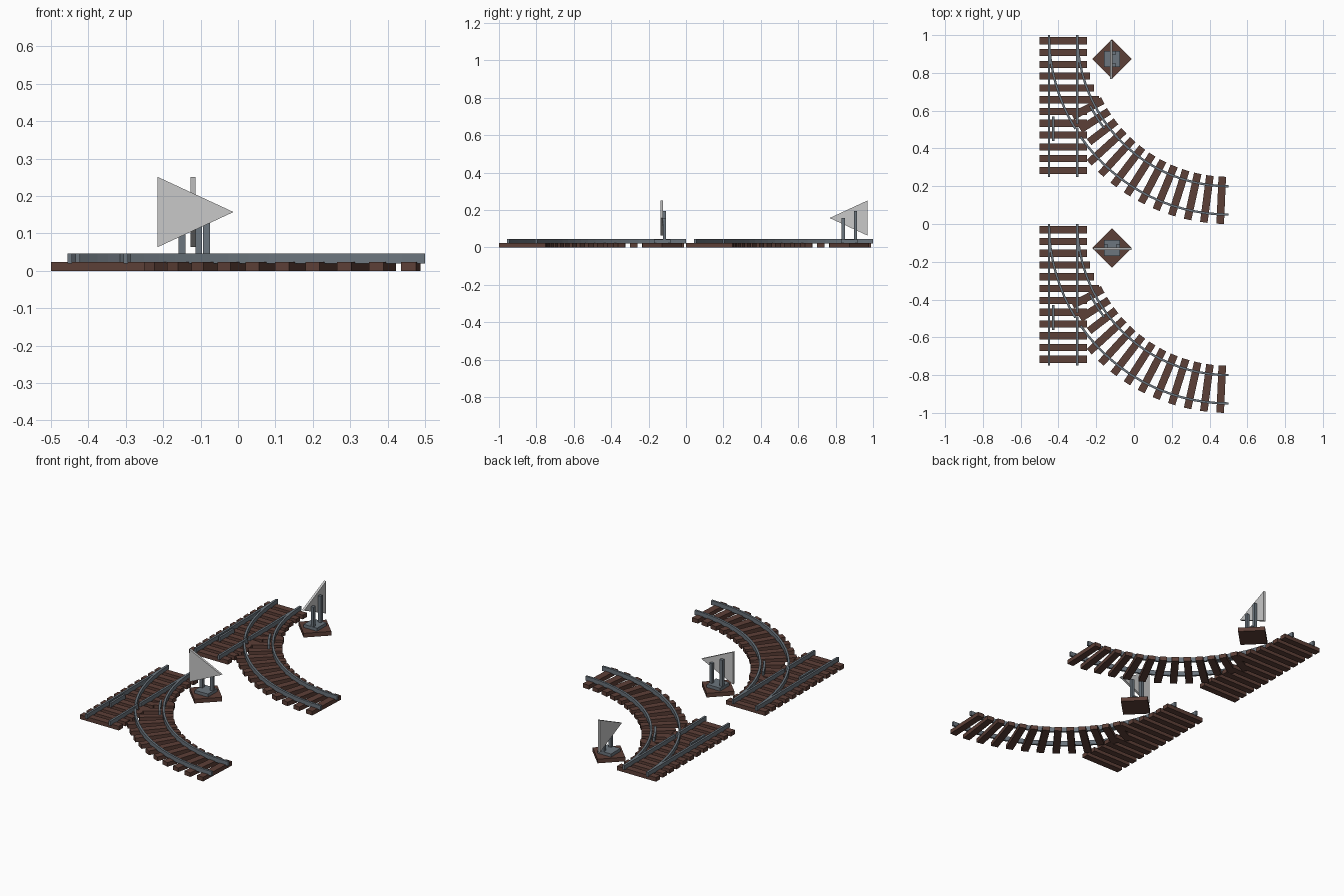
import bpy, bmesh, math
from mathutils import Matrix, Vector

if "Cube" in bpy.data.objects:
    bpy.data.objects.remove(bpy.data.objects["Cube"])


def mat(name, rgb):
    m = bpy.data.materials.new(name)
    m.diffuse_color = (*rgb, 1)
    m.use_nodes = True
    m.node_tree.nodes["Principled BSDF"].inputs["Base Color"].default_value = m.diffuse_color
    return m


WOOD = mat("brown_wood", (0.108, 0.05, 0.038))
STEEL = mat("blue_grey_steel", (0.15, 0.18, 0.21))
PALE = mat("pale_grey", (0.58, 0.58, 0.58))

SLEEPER_TOP = 0.024
RAIL_TOP = 0.046
RAIL_W = 0.012
CX, CY = 0.5, 1.0          # centre of the curve, within one turnout


def finish(bm, name, material, matrix):
    bmesh.ops.recalc_face_normals(bm, faces=bm.faces[:])
    me = bpy.data.meshes.new(name)
    bm.to_mesh(me)
    bm.free()
    me.materials.append(material)
    ob = bpy.data.objects.new(name, me)
    ob.matrix_world = matrix
    bpy.context.collection.objects.link(ob)


def box(bm, x0, x1, y0, y1, z0, z1, rot=None):
    m = Matrix.Translation(((x0 + x1) / 2, (y0 + y1) / 2, (z0 + z1) / 2)) @ \
        Matrix.Diagonal((x1 - x0, y1 - y0, z1 - z0, 1))
    bmesh.ops.create_cube(bm, size=1, matrix=(rot or Matrix()) @ m)


def arc(bm, r, a0, a1):
    """Rectangular rail swept round the curve centre; angle measured from -y."""
    n = max(3, round((a1 - a0) / 3.75))
    rings = []
    for i in range(n + 1):
        a = math.radians(a0 + (a1 - a0) * i / n)
        ring = []
        for rr, z in ((r - RAIL_W / 2, 0.02), (r + RAIL_W / 2, 0.02),
                      (r + RAIL_W / 2, RAIL_TOP), (r - RAIL_W / 2, RAIL_TOP)):
            ring.append(bm.verts.new((CX - rr * math.sin(a), CY - rr * math.cos(a), z)))
        rings.append(ring)
    for p, q in zip(rings, rings[1:]):
        for k in range(4):
            bm.faces.new((p[k], p[(k + 1) % 4], q[(k + 1) % 4], q[k]))
    bm.faces.new(rings[0])
    bm.faces.new(rings[-1])


def turnout(place):
    # straight sleepers, the upper ones lengthened to carry the curve
    bm = bmesh.new()
    for i in range(12):
        y = 0.97 - i * 0.0624
        end = -0.25
        if i < 6:
            end = max(-0.25, CX - math.sqrt(0.77 ** 2 - (CY - y) ** 2) + 0.005)
        box(bm, -0.5, end, y - 0.019, y + 0.019, 0, SLEEPER_TOP)
    finish(bm, "straight_sleepers", WOOD, place)

    # curved sleepers
    bm = bmesh.new()
    for i in range(13):
        a = 2.5 + 5 * i
        rot = Matrix.Translation((CX, CY, 0)) @ Matrix.Rotation(-math.radians(a), 4, 'Z')
        outer = 1.0 if a < 50 else 0.93
        box(bm, -0.02, 0.02, -outer, -0.75, 0, SLEEPER_TOP, rot)
    finish(bm, "curved_sleepers", WOOD, place)

    # straight rails, with a check rail and a gap at the crossing
    bm = bmesh.new()
    h = RAIL_W / 2
    for x, y0, y1 in ((-0.45, 0.25, 1), (-0.30, 0.25, 0.51),
                      (-0.30, 0.53, 1), (-0.428, 0.44, 0.57)):
        box(bm, x - h, x + h, y0, y1, 0.02, RAIL_TOP)
    finish(bm, "straight_rails", STEEL, place)

    # curved rails and their check rail
    bm = bmesh.new()
    for r, a0, a1 in ((0.95, 0, 55.5), (0.95, 58.5, 90), (0.80, 0, 90), (0.822, 53, 63)):
        arc(bm, r, a0, a1)
    finish(bm, "curved_rails", STEEL, place)


def marker(place):
    # diamond wooden base
    bm = bmesh.new()
    s = 0.074
    box(bm, -s, s, -s, s, 0, SLEEPER_TOP, Matrix.Rotation(math.radians(45), 4, 'Z'))
    finish(bm, "marker_base", WOOD, place)
    # steel foot and two posts
    bm = bmesh.new()
    box(bm, -0.043, 0.043, -0.043, 0.043, SLEEPER_TOP, 0.042)
    for x, top in ((-0.033, 0.195), (0.033, 0.157)):
        box(bm, x - 0.009, x + 0.009, 0.003, 0.021, 0.04, top)
    finish(bm, "marker_posts", STEEL, place)
    # triangular plate
    bm = bmesh.new()
    f = bm.faces.new([bm.verts.new((x, -0.010, z)) for x, z in
                      ((-0.098, 0.063), (0.105, 0.157), (-0.098, 0.251))])
    new = bmesh.ops.extrude_face_region(bm, geom=[f])["geom"]
    bmesh.ops.translate(bm, vec=Vector((0, 0.013, 0)),
                        verts=[g for g in new if isinstance(g, bmesh.types.BMVert)])
    finish(bm, "marker_triangle", PALE, place)


# two turnouts; the rear marker is turned a quarter
for y, turn in ((0, -90), (-1, 0)):
    turnout(Matrix.Translation((0, y, 0)))
    marker(Matrix.Translation((-0.117, y + 0.873, 0)) @
           Matrix.Rotation(math.radians(turn), 4, 'Z'))
